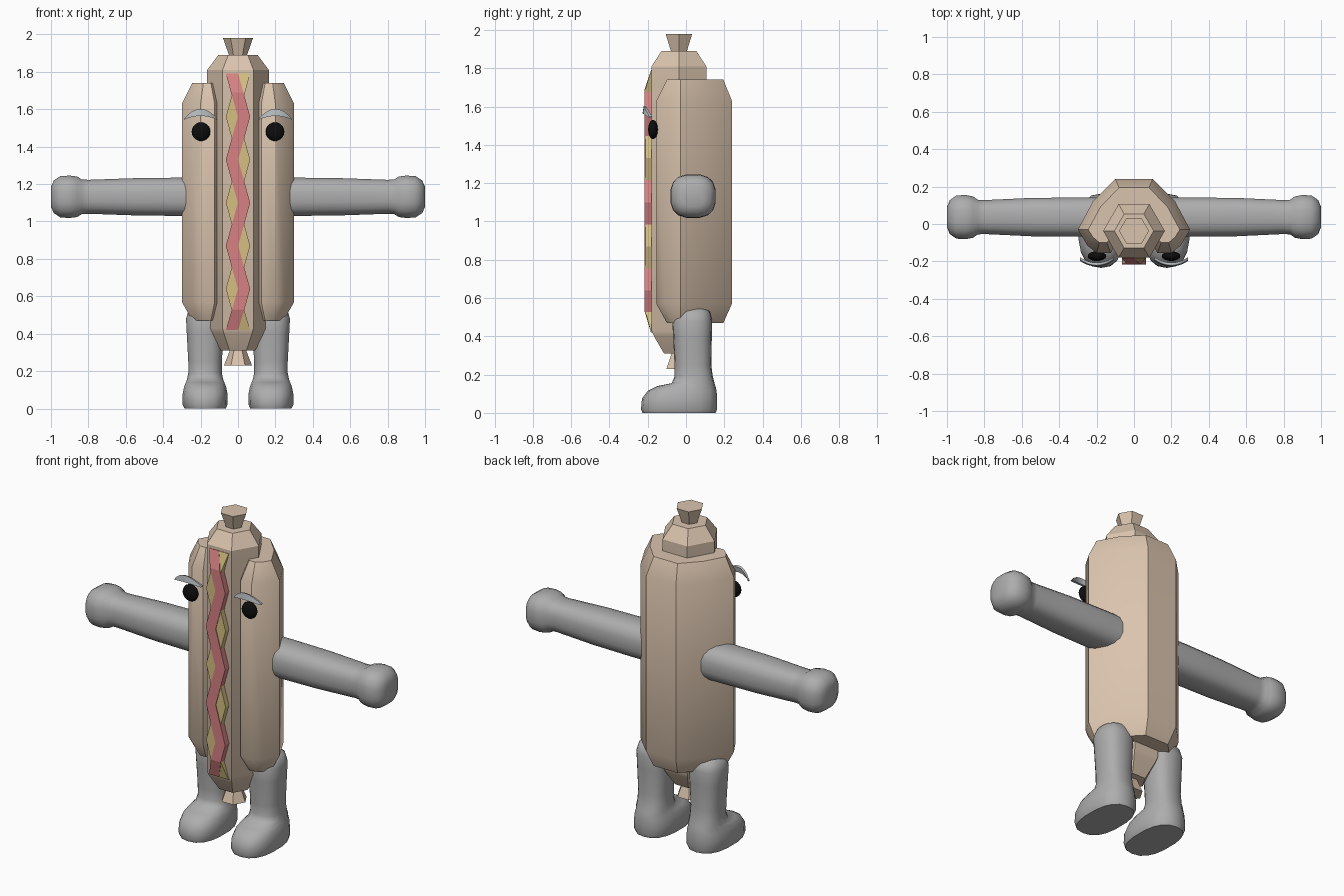
import bpy, bmesh, math

if "Cube" in bpy.data.objects:
    bpy.data.objects.remove(bpy.data.objects["Cube"])


def material(name, rgb):
    m = bpy.data.materials.new(name)
    m.diffuse_color = (*rgb, 1)
    m.use_nodes = True
    m.node_tree.nodes["Principled BSDF"].inputs["Base Color"].default_value = m.diffuse_color
    return m


BUN = material("bun_tan", (0.70, 0.55, 0.42))
GREY = material("limb_grey", (0.42, 0.42, 0.42))
BROW = material("brow_grey", (0.47, 0.50, 0.52))
RED = material("sauce_red", (0.68, 0.22, 0.23))
YELLOW = material("sauce_yellow", (0.66, 0.53, 0.22))
BLACK = material("eye_black", (0.004, 0.004, 0.004))


def loft(name, rings, mat, angle=40):
    """Skin a list of equal-length point rings and cap both ends."""
    bm = bmesh.new()
    loops = [[bm.verts.new(p) for p in r] for r in rings]
    n = len(loops[0])
    for a, b in zip(loops, loops[1:]):
        for i in range(n):
            j = (i + 1) % n
            bm.faces.new((a[i], a[j], b[j], b[i]))
    bm.faces.new(loops[0][::-1])
    bm.faces.new(loops[-1])
    bmesh.ops.recalc_face_normals(bm, faces=bm.faces)
    me = bpy.data.meshes.new(name)
    bm.to_mesh(me)
    bm.free()
    me.materials.append(mat)
    ob = bpy.data.objects.new(name, me)
    bpy.context.collection.objects.link(ob)
    bpy.ops.object.select_all(action='DESELECT')
    ob.select_set(True)
    bpy.context.view_layer.objects.active = ob
    if angle:
        bpy.ops.object.shade_smooth_by_angle(angle=math.radians(angle))
    return ob


def oval(ra, rb, n=16, power=1.0):
    """Points of a rounded outline; power below 1 makes it squarer."""
    pts = []
    for i in range(n):
        t = 2 * math.pi * (i + 0.5) / n
        c, s = math.cos(t), math.sin(t)
        pts.append((ra * math.copysign(abs(c) ** power, c),
                    rb * math.copysign(abs(s) ** power, s)))
    return pts


# Bun: notched profile, chamfered at both ends
side = [(.10, .24), (.22, .12), (.30, -.03), (.25, -.115), (.20, -.155),
        (.125, -.155), (.105, -.12), (.06, 0)]
cap = [(.08, .195), (.18, .09), (.245, -.03), (.22, -.07), (.185, -.10),
       (.145, -.10), (.13, -.08), (.06, 0)]


def bun_ring(half, z):
    return [(x, y, z) for x, y in half] + [(-x, y, z) for x, y in half[::-1]]


loft("bun", [bun_ring(cap, .47), bun_ring(side, .57),
             bun_ring(side, 1.63), bun_ring(cap, 1.74)], BUN, 35)


# Sausage with knotted ends: six-sided stacks
def hex_stack(name, levels):
    loft(name, [[(r * math.cos(k * math.pi / 3),
                  -.037 + r * math.sin(k * math.pi / 3), z) for k in range(6)]
                for z, r in levels], BUN, 30)


hex_stack("sausage", [(.31, .09), (.40, .15), (.43, .165), (1.81, .165), (1.89, .105)])
hex_stack("top_knot", [(1.88, .045), (1.98, .08)])
hex_stack("bottom_knot", [(.23, .075), (.32, .04)])


# Zigzag sauce stripes, thinning toward both ends
def sauce(name, sign, front, mat):
    stops = [(1.79, -1), (1.69, -.13), (1.56, 1), (1.33, -1), (1.10, 1),
             (.87, -1), (.64, 1), (.53, .04), (.42, -1)]
    rings = []
    for i, (z, s) in enumerate(stops):
        y = -.183 if i in (0, len(stops) - 1) else front
        x = sign * s * .032
        rings.append([(x - .033, y, z), (x + .033, y, z),
                      (x + .033, -.17, z), (x - .033, -.17, z)])
    loft(name, rings, mat, 0)


sauce("red_sauce", 1, -.216, RED)
sauce("yellow_sauce", -1, -.212, YELLOW)

for sx, label in ((1, "left"), (-1, "right")):
    # Eye
    bpy.ops.mesh.primitive_uv_sphere_add(segments=16, ring_count=10, radius=1,
                                         location=(sx * .198, -.172, 1.48))
    eye = bpy.context.object
    eye.name = label + "_eye"
    eye.scale = (.05, .026, .05)
    eye.data.materials.append(BLACK)
    bpy.ops.object.shade_smooth()

    # Eyebrow: tapered arc
    rings = []
    for i in range(9):
        t = i / 4 - 1
        x, y, z = .2 + .09 * t, -.217 + .03 * t * t, 1.583 - .037 * t * t
        w = .017 * (1 - t * t) + .002
        rings.append([(sx * x, y - .010, z - w), (sx * x, y - .004, z + w),
                      (sx * x, y + .010, z + w * .8), (sx * x, y + .004, z - w)])
    loft(label + "_eyebrow", rings, BROW)

    # Arm and rounded hand: sections along x (x, y radius, z radius)
    arm = [(.15, .106, .104), (.30, .106, .104), (.55, .104, .101), (.80, .092, .092),
           (.835, .094, .094), (.86, .112, .110), (.90, .120, .115),
           (.95, .117, .112), (.985, .092, .088), (1.0, .055, .055)]
    loft(label + "_arm",
         [[(sx * x, .037 + a, 1.132 + b) for a, b in oval(ry, rz, 16, .75)]
          for x, ry, rz in arm], GREY, 60)

    # Leg and foot: sections along z (z, front y, back y, half width)
    leg = [(0, -.228, .155, .112), (.02, -.235, .162, .121), (.075, -.230, .162, .122),
           (.115, -.200, .160, .114), (.14, -.150, .154, .104), (.155, -.075, .149, .098),
           (.19, -.060, .140, .091), (.25, -.060, .132, .091), (.40, -.067, .135, .099),
           (.48, -.072, .137, .103), (.53, -.055, .125, .088), (.55, -.02, .09, .05)]
    loft(label + "_leg",
         [[(sx * (.176 + a), (f + k) / 2 + b, z)
           for a, b in oval(w, (k - f) / 2, 18, .8)]
          for z, f, k, w in leg], GREY, 60)
